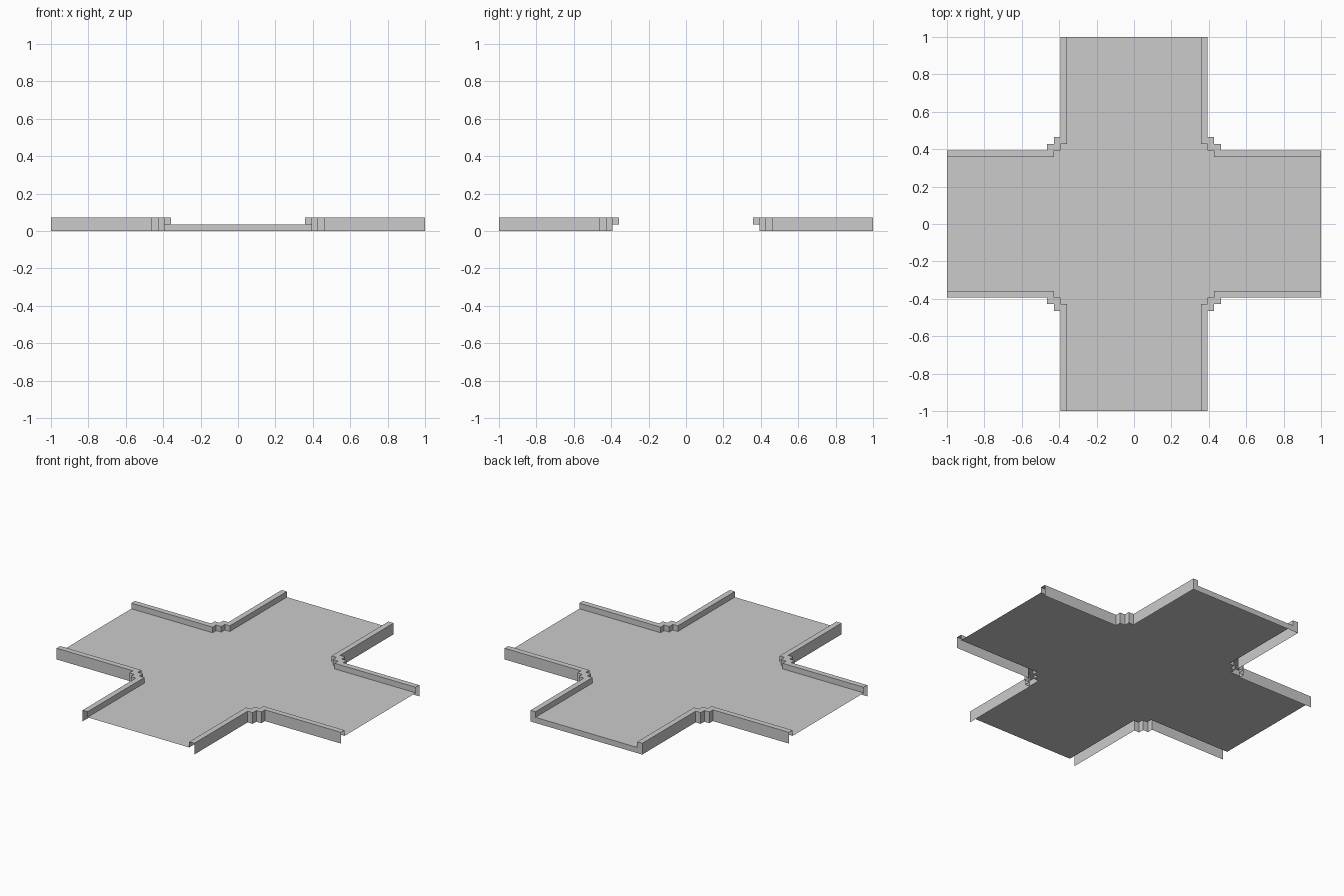
import bpy, bmesh

if "Cube" in bpy.data.objects:
    bpy.data.objects.remove(bpy.data.objects["Cube"])

U = 1 / 28  # block unit: the model is 56 blocks wide

# Stepped corner outlines of one quadrant, from the y arm end to the x arm end
OUTER = [(11, 28), (11, 13), (12, 13), (12, 12), (13, 12), (13, 11), (28, 11)]
INNER = [(10, 28), (10, 12), (11, 12), (11, 11), (12, 11), (12, 10), (28, 10)]


def make(name, faces):
    """Create an object from a list of faces given as point lists in block units."""
    bm = bmesh.new()
    for pts in faces:
        bm.faces.new([bm.verts.new((x * U, y * U, z * U)) for x, y, z in pts])
    bmesh.ops.remove_doubles(bm, verts=bm.verts, dist=1e-5)
    mesh = bpy.data.meshes.new(name)
    bm.to_mesh(mesh)
    bm.free()
    obj = bpy.data.objects.new(name, mesh)
    bpy.context.collection.objects.link(obj)
    return obj


# Cross-shaped road surface, clockwise by quadrant then flipped to face up
loop = []
for sx, sy in ((1, 1), (1, -1), (-1, -1), (-1, 1)):
    pts = INNER if sx * sy > 0 else INNER[::-1]
    loop += [(x * sx, y * sy, 1) for x, y in pts]
make("road_surface", [loop[::-1]])

# Four raised curbs: outer wall, top and inner wall, open underneath
names = {(1, 1): "back_right", (1, -1): "front_right",
         (-1, 1): "back_left", (-1, -1): "front_left"}
for (sx, sy), label in names.items():
    rows = [[(x * sx, y * sy, z) for x, y in line]
            for line, z in ((OUTER, 0), (OUTER, 2), (INNER, 2), (INNER, 1))]
    faces = []
    for a, b in zip(rows, rows[1:]):
        for i in range(len(a) - 1):
            quad = [a[i], b[i], b[i + 1], a[i + 1]]
            faces.append(quad if sx * sy > 0 else quad[::-1])
    make("curb_" + label, faces)

# Closed end on the back arm, including the curb ends
make("back_end_wall", [[(11, 28, 0), (-11, 28, 0), (-11, 28, 2), (-10, 28, 2),
                        (-10, 28, 1), (10, 28, 1), (10, 28, 2), (11, 28, 2)]])
